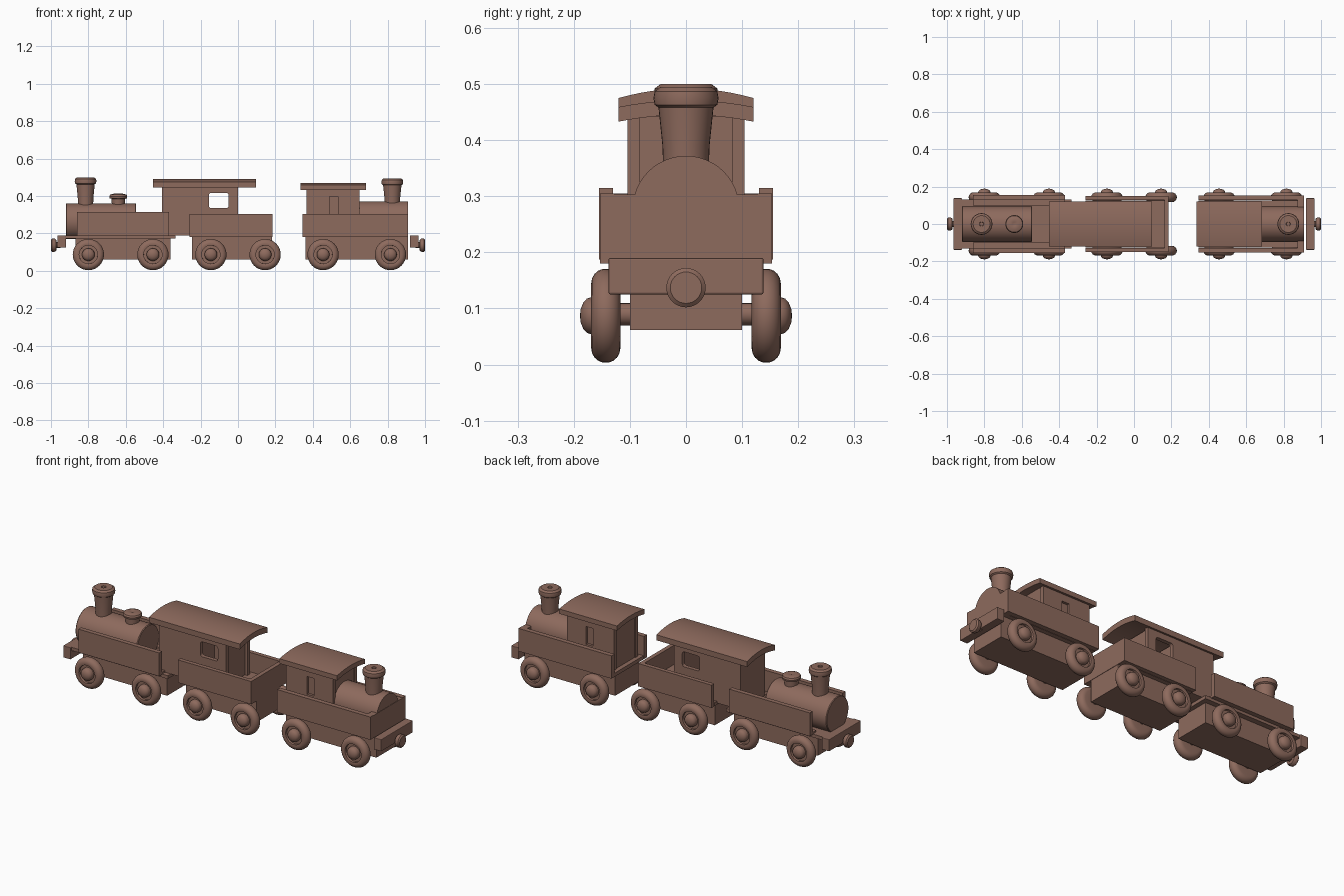
import bpy, bmesh, math
from mathutils import Matrix

if "Cube" in bpy.data.objects:
    bpy.data.objects.remove(bpy.data.objects["Cube"])

brown = bpy.data.materials.new("wood brown")
brown.diffuse_color = (0.27, 0.145, 0.11, 1)
brown.use_nodes = True
brown.node_tree.nodes["Principled BSDF"].inputs["Base Color"].default_value = brown.diffuse_color


def finish(bm, name, smooth=False, bevel=0.0):
    bmesh.ops.recalc_face_normals(bm, faces=bm.faces)
    me = bpy.data.meshes.new(name)
    bm.to_mesh(me)
    bm.free()
    me.materials.append(brown)
    ob = bpy.data.objects.new(name, me)
    bpy.context.collection.objects.link(ob)
    if bevel:
        m = ob.modifiers.new("soft edge", 'BEVEL')
        m.width = bevel
        m.segments = 2
    if smooth:
        bpy.ops.object.select_all(action='DESELECT')
        ob.select_set(True)
        bpy.context.view_layer.objects.active = ob
        bpy.ops.object.shade_smooth_by_angle(angle=math.radians(35))
    return ob


def box(name, x0, x1, y0, y1, z0, z1, bevel=0.0):
    bm = bmesh.new()
    bmesh.ops.create_cube(bm, size=1)
    for v in bm.verts:
        v.co = ((x0 + x1) / 2 + v.co.x * (x1 - x0),
                (y0 + y1) / 2 + v.co.y * (y1 - y0),
                (z0 + z1) / 2 + v.co.z * (z1 - z0))
    return finish(bm, name, bevel=bevel)


def lathe(name, profile, loc, axis='Z', flip=1, n=32):
    """Spin (radius, height) points round an axis through loc."""
    bm = bmesh.new()
    rings = []
    for r, h in profile:
        if r == 0:
            rings.append([bm.verts.new((0, 0, h))])
        else:
            rings.append([bm.verts.new((r * math.cos(2 * math.pi * i / n),
                                        r * math.sin(2 * math.pi * i / n), h)) for i in range(n)])
    for a, b in zip(rings, rings[1:]):
        for i in range(n):
            j = (i + 1) % n
            f = [a[i % len(a)], a[j % len(a)], b[j % len(b)], b[i % len(b)]]
            bm.faces.new(list(dict.fromkeys(f)))
    turn = {'Z': Matrix(), 'X': Matrix.Rotation(flip * math.pi / 2, 4, 'Y'),
            'Y': Matrix.Rotation(-flip * math.pi / 2, 4, 'X')}[axis]
    bm.transform(Matrix.Translation(loc) @ turn)
    return finish(bm, name, smooth=True)


def roof(name, x0, x1, z0, edge, rise, half=0.12, n=12):
    """Slab with a gently arched top and underside."""
    ys = [-half + 2 * half * i / n for i in range(n + 1)]
    arch = lambda y: rise * (1 - (y / half) ** 2)
    pts = [(y, z0 + arch(y)) for y in ys] + [(y, z0 + edge + arch(y)) for y in reversed(ys)]
    bm = bmesh.new()
    f = bm.faces.new([bm.verts.new((x0, y, z)) for y, z in pts])
    ext = bmesh.ops.extrude_face_region(bm, geom=[f])
    bmesh.ops.translate(bm, vec=(x1 - x0, 0, 0),
                        verts=[g for g in ext['geom'] if isinstance(g, bmesh.types.BMVert)])
    return finish(bm, name, smooth=True)


def cut_hole(ob, x0, x1, z0, z1, bevel):
    """Cut a rounded opening straight through a cab wall."""
    c = box("opening_cutter", x0, x1, -0.3, 0.3, z0, z1)
    c.hide_render = True
    c.hide_viewport = False
    c.display_type = 'WIRE'
    if bevel:
        m = c.modifiers.new("round", 'BEVEL')
        m.width, m.segments = bevel, 3
    m = ob.modifiers.new("opening", 'BOOLEAN')
    m.operation, m.object, m.solver = 'DIFFERENCE', c, 'EXACT'
    bpy.context.view_layer.update()
    dg = bpy.context.evaluated_depsgraph_get()
    me = bpy.data.meshes.new_from_object(ob.evaluated_get(dg))
    ob.modifiers.clear()
    ob.data = me
    bpy.data.objects.remove(c)


def both_sides(name, x0, x1, y0, y1, z0, z1):
    return [box(f"{name}_{s}", x0, x1, *sorted((k * y0, k * y1)), z0, z1)
            for s, k in (("near", -1), ("far", 1))]


# wheels with rounded tyres, dished face and domed hubs
tyre = [(0, 0)] + [(0.035, 0)] + [(0.058 + 0.026 * math.cos(a), 0.026 + 0.026 * math.sin(a))
        for a in [math.radians(-90 + 20 * i) for i in range(11)]]
tyre += [(0.052, 0.05), (0.049, 0.038), (0.034, 0.038), (0.033, 0.052)]
tyre += [(0.033 * math.cos(t), 0.052 + 0.02 * math.sin(t)) for t in (0.4, 0.8, 1.2)] + [(0, 0.072)]
for i, x in enumerate((-0.80, -0.455, -0.145, 0.145, 0.455, 0.815)):
    for side in (-1, 1):
        lathe(f"wheel_{i + 1}_{'near' if side < 0 else 'far'}", tyre,
              (x, side * 0.117, 0.087), 'Y', side)
    lathe(f"axle_{i + 1}", [(0, -0.12), (0.02, -0.12), (0.02, 0.12), (0, 0.12)], (x, 0, 0.09), 'Y', n=16)

# buffer beams and knobs at both ends
knob = [(0, 0), (0.016, 0), (0.016, 0.02), (0.03, 0.022), (0.035, 0.03), (0.035, 0.044), (0.028, 0.05), (0, 0.05)]
for nm, s in (("left", -1), ("right", 1)):
    box(f"buffer_beam_{nm}", *sorted((s * 0.92, s * 0.965)), -0.138, 0.138, 0.125, 0.19, 0.003)
    lathe(f"buffer_knob_{nm}", knob, (s * 0.95, 0, 0.137), 'X', s)

# chimneys and steam dome
chimney = [(0, 0), (0.04, 0), (0.042, 0.06), (0.049, 0.128), (0.056, 0.133), (0.058, 0.145),
           (0.056, 0.157), (0.045, 0.165), (0.012, 0.165), (0.01, 0.16), (0, 0.16)]
lathe("chimney_left", chimney, (-0.815, 0, 0.335), 'Z')
lathe("chimney_right", chimney, (0.825, 0, 0.33), 'Z')
lathe("steam_dome", [(0, 0), (0.034, 0), (0.036, 0.045), (0.046, 0.048), (0.048, 0.058), (0.044, 0.067),
                     (0.03, 0.072), (0.01, 0.073), (0, 0.068)], (-0.64, 0, 0.34), 'Z')

# left engine: chassis, footplate, side boards, boiler
box("left_chassis", -0.87, -0.36, -0.10, 0.10, 0.062, 0.175)
box("left_footplate", -0.925, -0.335, -0.13, 0.13, 0.172, 0.19)
both_sides("left_side_board", -0.86, -0.37, 0.13, 0.155, 0.195, 0.315)
both_sides("left_board_base", -0.86, -0.37, 0.10, 0.155, 0.187, 0.20)
lathe("left_boiler", [(0, 0), (0.093, 0), (0.096, 0.004), (0.096, 0.371), (0.093, 0.375), (0, 0.375)],
      (-0.92, 0, 0.265), 'X', n=48)

# middle car: chassis, open box, cab and roof
box("middle_chassis", -0.245, 0.183, -0.10, 0.10, 0.062, 0.185)
box("middle_floor", -0.26, 0.183, -0.125, 0.125, 0.18, 0.20)
both_sides("middle_side_board", -0.26, 0.185, 0.127, 0.15, 0.18, 0.305)
box("middle_end_board", 0.162, 0.185, -0.13, 0.13, 0.18, 0.305)
for wall in both_sides("middle_cab_wall", -0.405, 0.0, 0.082, 0.104, 0.19, 0.455):
    cut_hole(wall, -0.155, -0.05, 0.335, 0.417, 0.012)
box("middle_cab_front", -0.405, -0.20, -0.083, 0.083, 0.19, 0.455)
box("middle_cab_back", -0.035, -0.015, -0.083, 0.083, 0.19, 0.455)
roof("middle_roof", -0.455, 0.095, 0.445, 0.03, 0.017)

# right engine: chassis, side boards, nose, boiler, cab and roof
box("right_chassis", 0.36, 0.91, -0.10, 0.10, 0.062, 0.187)
box("right_floor", 0.345, 0.91, -0.125, 0.125, 0.18, 0.20)
both_sides("right_side_board", 0.345, 0.91, 0.127, 0.153, 0.18, 0.305)
box("right_nose", 0.875, 0.91, -0.13, 0.13, 0.18, 0.303)
lathe("right_boiler", [(0, 0), (0.095, 0), (0.095, 0.265), (0, 0.265)], (0.643, 0, 0.277), 'X', n=48)
for wall in both_sides("right_cab_wall", 0.365, 0.65, 0.082, 0.104, 0.19, 0.442):
    cut_hole(wall, 0.49, 0.535, 0.30, 0.397, 0)
box("right_cab_front", 0.545, 0.645, -0.083, 0.083, 0.19, 0.442)
box("right_cab_back", 0.37, 0.48, -0.083, 0.083, 0.19, 0.442)
box("right_doorway_panel", 0.48, 0.545, -0.09, 0.09, 0.19, 0.442)
roof("right_roof", 0.335, 0.685, 0.433, 0.026, 0.012)
